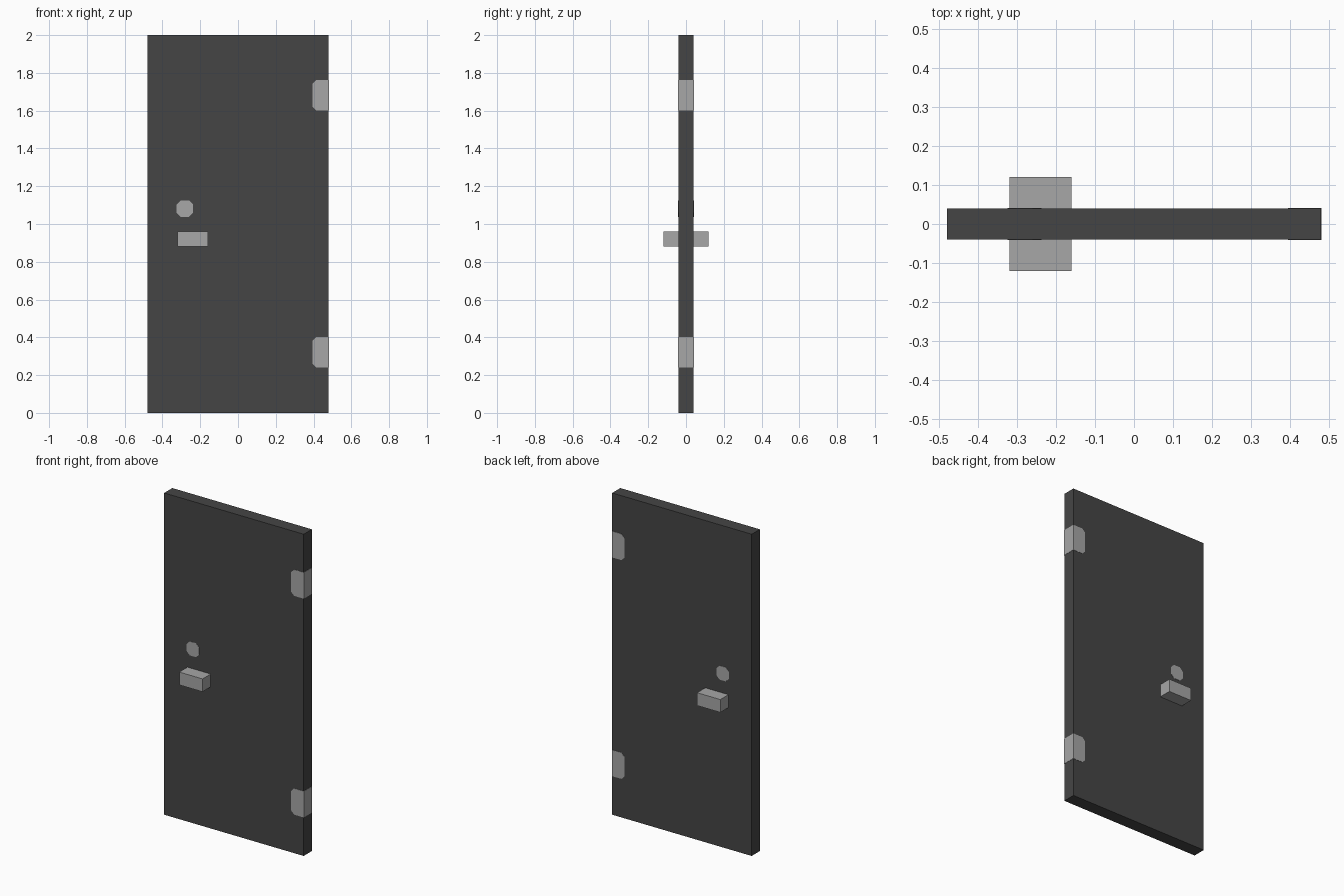
import bpy
import bmesh

cube = bpy.data.objects.get("Cube")
if cube:
    bpy.data.objects.remove(cube, do_unlink=True)


def material(name, value):
    mat = bpy.data.materials.new(name)
    mat.use_nodes = True
    colour = (value, value, value, 1.0)
    mat.diffuse_color = colour
    bsdf = next(n for n in mat.node_tree.nodes if n.type == 'BSDF_PRINCIPLED')
    bsdf.inputs["Base Color"].default_value = colour
    return mat


dark = material("dark grey", 0.06)
light = material("light grey", 0.385)


def prism(name, outline, y0, y1, mat):
    """Extrude an x-z outline along y."""
    bm = bmesh.new()
    face = bm.faces.new([bm.verts.new((x, y0, z)) for x, z in outline])
    side = bmesh.ops.extrude_face_region(bm, geom=[face])["geom"]
    verts = [v for v in side if isinstance(v, bmesh.types.BMVert)]
    bmesh.ops.translate(bm, verts=verts, vec=(0, y1 - y0, 0))
    bmesh.ops.recalc_face_normals(bm, faces=bm.faces)
    mesh = bpy.data.meshes.new(name)
    bm.to_mesh(mesh)
    bm.free()
    mesh.materials.append(mat)
    obj = bpy.data.objects.new(name, mesh)
    bpy.context.collection.objects.link(obj)
    return obj


def rect(x0, x1, z0, z1):
    return [(x0, z0), (x1, z0), (x1, z1), (x0, z1)]


def clipped(x0, x1, z0, z1, left, right=0.0):
    """Rectangle with its left and, optionally, right corners cut off."""
    pts = [(x0, z0 + left), (x0 + left, z0)]
    if right:
        pts += [(x1 - right, z0), (x1, z0 + right),
                (x1, z1 - right), (x1 - right, z1)]
    else:
        pts += [(x1, z0), (x1, z1)]
    return pts + [(x0 + left, z1), (x0, z1 - left)]


T = 0.04        # half thickness of the door
PROUD = 0.0015  # how far the flush fittings stand out

# Door leaf
prism("door_panel", rect(-0.48, 0.48, 0, 2), -T, T, dark)

# Hinges wrapping the left edge
for name, z in (("lower_hinge", 0.24), ("upper_hinge", 1.60)):
    prism(name, clipped(0.395, 0.48 + PROUD, z, z + 0.163, 0.02),
          -T - PROUD, T + PROUD, light)

# Lock plates and handles on both faces
for name, s in (("front", -1), ("back", 1)):
    prism(name + "_lock_plate", clipped(-0.325, -0.238, 1.038, 1.125, 0.022, 0.022),
          s * (T - 0.003), s * (T + PROUD), light)
    prism(name + "_handle", rect(-0.32, -0.16, 0.88, 0.96),
          s * T, s * 0.12, light)
